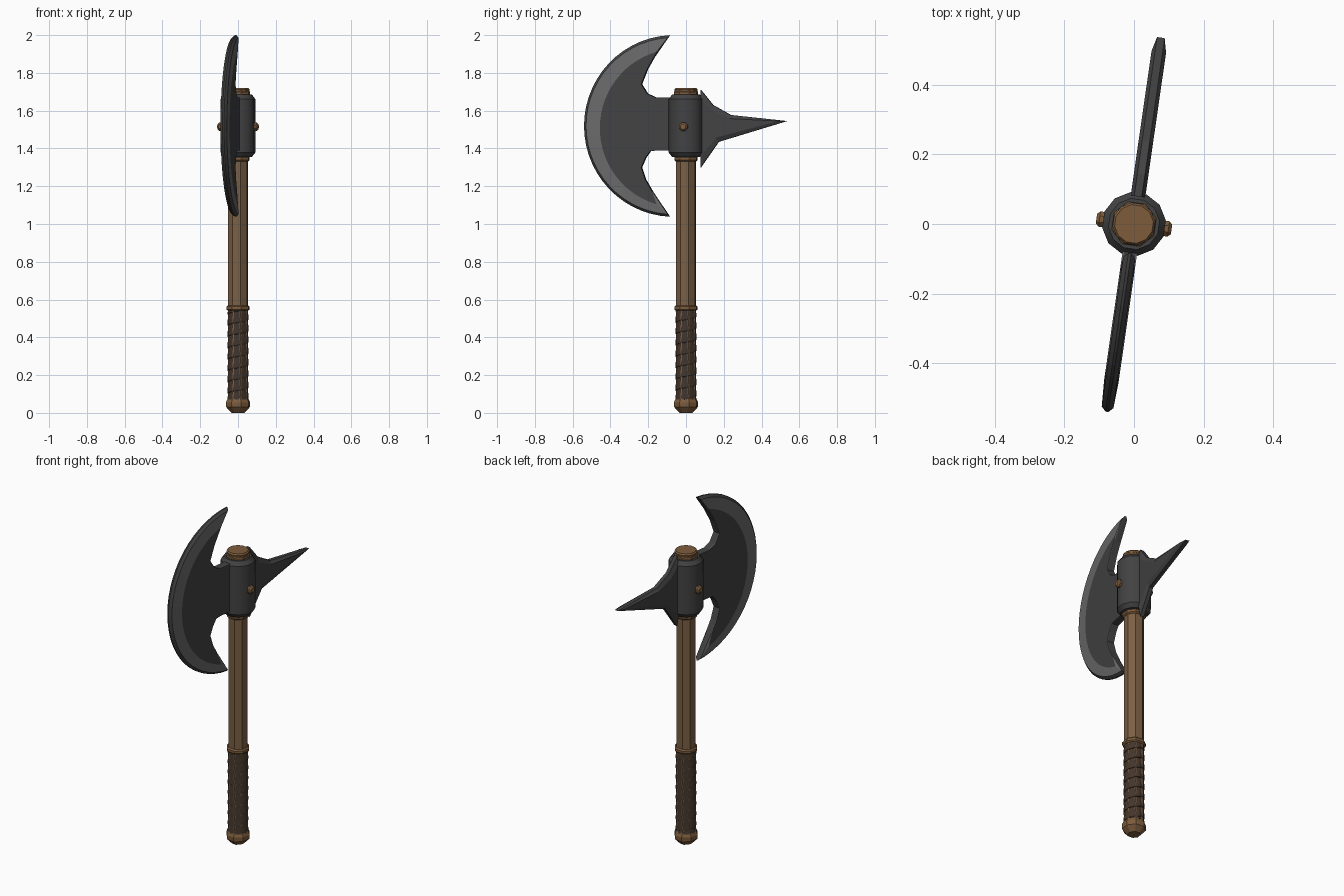
import bpy, bmesh, math
from mathutils import Matrix, Vector

if "Cube" in bpy.data.objects:
    bpy.data.objects.remove(bpy.data.objects["Cube"])

TURN = Matrix.Rotation(math.radians(-8.2), 4, 'Z')   # whole axe is turned a little


def material(name, rgb):
    m = bpy.data.materials.new(name)
    m.diffuse_color = (*rgb, 1)
    m.use_nodes = True
    m.node_tree.nodes["Principled BSDF"].inputs["Base Color"].default_value = m.diffuse_color
    return m


DARK = material("dark_steel", (0.055, 0.055, 0.056))
EDGE = material("edge_steel", (0.145, 0.145, 0.147))
WOOD = material("wood", (0.200, 0.115, 0.058))
BAND = material("bronze_band", (0.205, 0.108, 0.046))
LEATHER = material("leather", (0.056, 0.036, 0.025))


def finish(bm, name, mats):
    bmesh.ops.recalc_face_normals(bm, faces=bm.faces)
    bm.transform(TURN)
    me = bpy.data.meshes.new(name)
    bm.to_mesh(me)
    bm.free()
    for m in mats:
        me.materials.append(m)
    ob = bpy.data.objects.new(name, me)
    bpy.context.collection.objects.link(ob)
    return ob


def bridge(bm, rings, mat_rule=lambda i: 0):
    """Join equal-length rings of vertices and cap both ends."""
    n = len(rings[0])
    for i, (a, b) in enumerate(zip(rings, rings[1:])):
        for j in range(n):
            f = bm.faces.new((a[j], a[(j + 1) % n], b[(j + 1) % n], b[j]))
            f.material_index = mat_rule(i)
    bm.faces.new(rings[0])
    bm.faces.new(rings[-1])


def lathe(name, profile, sides, mat, place=Matrix()):
    """Faceted turned part from (radius, height) pairs."""
    bm = bmesh.new()
    rings = []
    for r, z in profile:
        rings.append([bm.verts.new(place @ Vector((
            r * math.cos(math.tau * (k + 0.5) / sides),
            r * math.sin(math.tau * (k + 0.5) / sides), z)))
            for k in range(sides)])
    bridge(bm, rings)
    return finish(bm, name, [mat])


def plate(name, layers, mats, mat_rule=lambda i: 0):
    """Flat part lofted through (x, outline in y/z) layers."""
    bm = bmesh.new()
    bridge(bm, [[bm.verts.new((x, y, z)) for y, z in o] for x, o in layers], mat_rule)
    return finish(bm, name, mats)


# Handle, pommel and bands
lathe("handle", [(0.055, 0.05), (0.055, 1.70)], 8, WOOD)
lathe("pommel", [(0.035, 0.0), (0.064, 0.03), (0.066, 0.055), (0.056, 0.078)], 8, BAND)
for name, z, r in (("grip_collar", 0.555, 0.064), ("lower_band", 1.345, 0.064),
                   ("upper_band", 1.693, 0.066)):
    lathe(name, [(r - 0.008, z - 0.014), (r, z - 0.007), (r, z + 0.007),
                 (r - 0.008, z + 0.014)], 8, BAND)
lathe("handle_cap", [(0.060, 1.70), (0.062, 1.712), (0.056, 1.72)], 12, BAND)

# Leather grip: a helical overlapping strip
bm = bmesh.new()
PITCH, STEPS, LOW, HIGH = 0.06, 12, 0.07, 0.545
clamp = lambda z: min(max(z, LOW), HIGH)
prev = None
for i in range(int(STEPS * 9.2)):
    a = math.tau * i / STEPS
    z = LOW - PITCH + PITCH * i / STEPS
    cur = [bm.verts.new((r * math.cos(a), r * math.sin(a), clamp(zz)))
           for r, zz in ((0.049, z), (0.057, z + 0.003), (0.053, z + PITCH), (0.047, z + PITCH))]
    if prev:
        for j in range(4):
            k = (j + 1) % 4
            bm.faces.new((prev[j], cur[j], cur[k], prev[k]))
    prev = cur
bmesh.ops.dissolve_degenerate(bm, dist=1e-5, edges=bm.edges)
finish(bm, "leather_grip", [LEATHER])
lathe("grip_core", [(0.0535, 0.07), (0.0535, 0.547)], 12, LEATHER)

# Socket
socket = lathe("socket", [(0.074, 1.355), (0.092, 1.378), (0.092, 1.662), (0.074, 1.685)],
               12, DARK)
bpy.context.view_layer.objects.active = socket
socket.select_set(True)
bpy.ops.object.shade_smooth_by_angle(angle=math.radians(33))

# Rivets on both cheeks
for side in (-1, 1):
    place = Matrix.Translation((0, 0, 1.515)) @ Matrix.Rotation(side * math.pi / 2, 4, 'Y')
    lathe("rivet_" + ("right" if side > 0 else "left"),
          [(0.024, 0.08), (0.024, 0.100), (0.015, 0.109)], 8, BAND, place)


# Crescent blade
def arc(cy, cz, r, a0, a1, n=28):
    return [(cy + r * math.cos(math.radians(a0 + (a1 - a0) * k / n)),
             cz + r * math.sin(math.radians(a0 + (a1 - a0) * k / n))) for k in range(n + 1)]


back = [(-.18, 1.175), (-.215, 1.235), (-.237, 1.30), (-.215, 1.35), (-.19, 1.385),
        (-.155, 1.39), (-.06, 1.39), (-.06, 1.67), (-.16, 1.67), (-.205, 1.69),
        (-.237, 1.74), (-.205, 1.82), (-.168, 1.885)]
inset = arc(-0.038, 1.508, 0.420, 106, 254) + back
shoulder = arc(-0.064, 1.519, 0.468, 94, 266) + back
rim = arc(-0.064, 1.519, 0.481, 92.5, 267.5) + back
plate("blade", [(-.021, inset), (-.017, shoulder), (-.004, rim),
                (.004, rim), (.017, shoulder), (.021, inset)],
      [DARK, EDGE], lambda i: 1 if i in (0, 4) else 0)

# Rear spike with bevelled edges
outer = [(.08, 1.71), (.145, 1.63), (.24, 1.577), (.541, 1.545), (.175, 1.435), (.08, 1.30)]
inner = [(.08, 1.665), (.135, 1.605), (.235, 1.558), (.50, 1.545), (.165, 1.458), (.08, 1.355)]
plate("rear_spike", [(-.021, inner), (-.011, outer), (.011, outer), (.021, inner)], [DARK])
